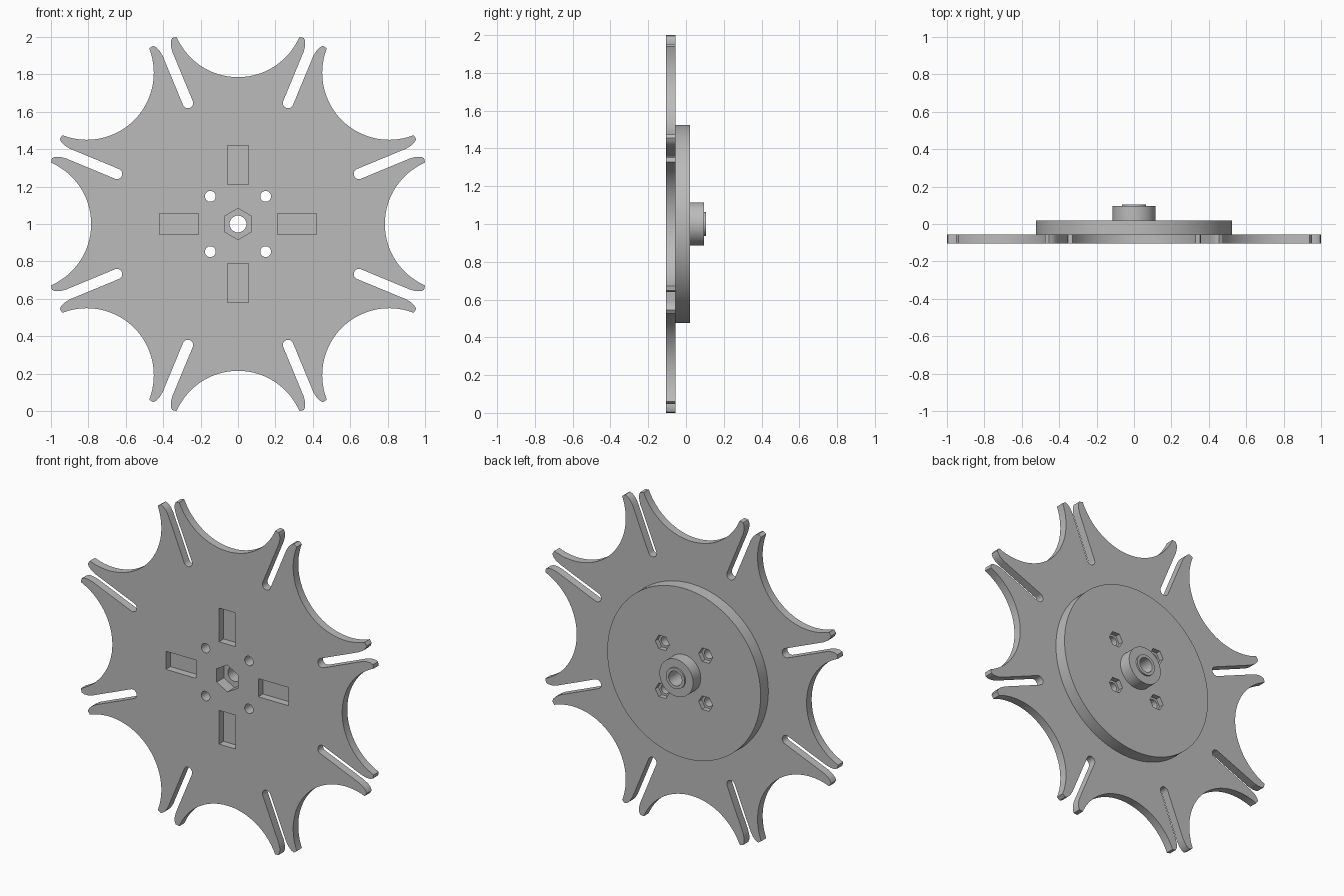
import bpy, bmesh
from math import sin, cos, pi, radians

if "Cube" in bpy.data.objects:
    bpy.data.objects.remove(bpy.data.objects["Cube"])

grey = bpy.data.materials.new("plain grey")
grey.use_nodes = True
grey.diffuse_color = (0.5, 0.5, 0.5, 1)
grey.node_tree.nodes["Principled BSDF"].inputs["Base Color"].default_value = (0.5, 0.5, 0.5, 1)


def turn(points, angle):
    """Rotate (along, across) points about the wheel axis."""
    c, s = cos(angle), sin(angle)
    return [(u * c - v * s, u * s + v * c) for u, v in points]


def ring(radius, sides, x=0, z=0, start=0):
    return [(x + radius * cos(start + 2 * pi * i / sides),
             z + radius * sin(start + 2 * pi * i / sides)) for i in range(sides)]


def prisms(name, profiles, front, back):
    """Extrude closed outlines in the x-z plane from front to back."""
    bm = bmesh.new()
    for outline in profiles:
        face = bm.faces.new([bm.verts.new((x, front, z + 1)) for x, z in outline])
        new = bmesh.ops.extrude_face_region(bm, geom=[face])["geom"]
        verts = [g for g in new if isinstance(g, bmesh.types.BMVert)]
        bmesh.ops.translate(bm, vec=(0, back - front, 0), verts=verts)
    bmesh.ops.recalc_face_normals(bm, faces=bm.faces)
    mesh = bpy.data.meshes.new(name)
    bm.to_mesh(mesh)
    bm.free()
    mesh.materials.append(grey)
    obj = bpy.data.objects.new(name, mesh)
    bpy.context.collection.objects.link(obj)
    return obj


def cut(obj, cutters):
    bpy.context.view_layer.objects.active = obj
    for cutter in cutters:
        mod = obj.modifiers.new("cut", 'BOOLEAN')
        mod.operation = 'DIFFERENCE'
        mod.solver = 'EXACT'
        mod.object = cutter
        bpy.ops.object.modifier_apply(modifier=mod.name)


# Scalloped outline with slots between the arms
SCALLOP_R, SCALLOP_D, SLOT_HALF, SLOT_END = 0.358, 1.143, 0.028, 0.70
sweep = radians(66.4)
scallop = []
for i in range(33):
    t = sweep * (i / 16 - 1)
    scallop.append((SCALLOP_D - SCALLOP_R * cos(t), SCALLOP_R * sin(t)))
tip = [(1.054, -0.056), (1.041, -0.043), (1.018, -0.033), (0.985, -SLOT_HALF)]
slot_end = []
for i in range(13):
    t = pi * i / 12
    slot_end.append((SLOT_END - SLOT_HALF * sin(t), -SLOT_HALF * cos(t)))
slot = tip + slot_end + [(u, -v) for u, v in reversed(tip)]
outline = []
for k in range(8):
    outline += turn(scallop, k * pi / 4) + turn(slot, (k + 0.5) * pi / 4)

# Solid parts, front to back
plate = prisms("slotted_plate", [outline], -0.105, -0.055)
disc = prisms("backing_disc", [ring(0.524, 96)], -0.055, 0.02)
hub = prisms("hub", [ring(0.115, 64)], 0.02, 0.095)
collar = prisms("hub_collar", [ring(0.064, 48)], 0.095, 0.105)

# Cutters: bores, front pockets, hexagonal recesses
corners = [(sx * 0.148, sz * 0.148) for sx in (-1, 1) for sz in (-1, 1)]
bores = prisms("bore_cutter",
               [ring(0.045, 40)] + [ring(0.029, 24, x, z) for x, z in corners], -0.3, 0.3)
pocket = [(0.212, -0.056), (0.42, -0.056), (0.42, 0.056), (0.212, 0.056)]
pockets = prisms("pocket_cutter", [turn(pocket, k * pi / 2) for k in range(4)], -0.2, -0.06)
hex_socket = prisms("socket_cutter", [ring(0.083, 6, start=pi / 2)], -0.2, -0.035)
nuts = prisms("nut_recess_cutter", [ring(0.048, 6, x, z) for x, z in corners], -0.01, 0.2)

cut(plate, [pockets, hex_socket, bores])
cut(disc, [hex_socket, nuts, bores])
cut(hub, [bores])
cut(collar, [bores])
for cutter in (bores, pockets, hex_socket, nuts):
    bpy.data.objects.remove(cutter)

# Smooth round walls, keep sharp rims
bpy.ops.object.select_all(action='DESELECT')
for part in (plate, disc, hub, collar):
    part.select_set(True)
bpy.context.view_layer.objects.active = plate
bpy.ops.object.shade_smooth_by_angle(angle=radians(30))
